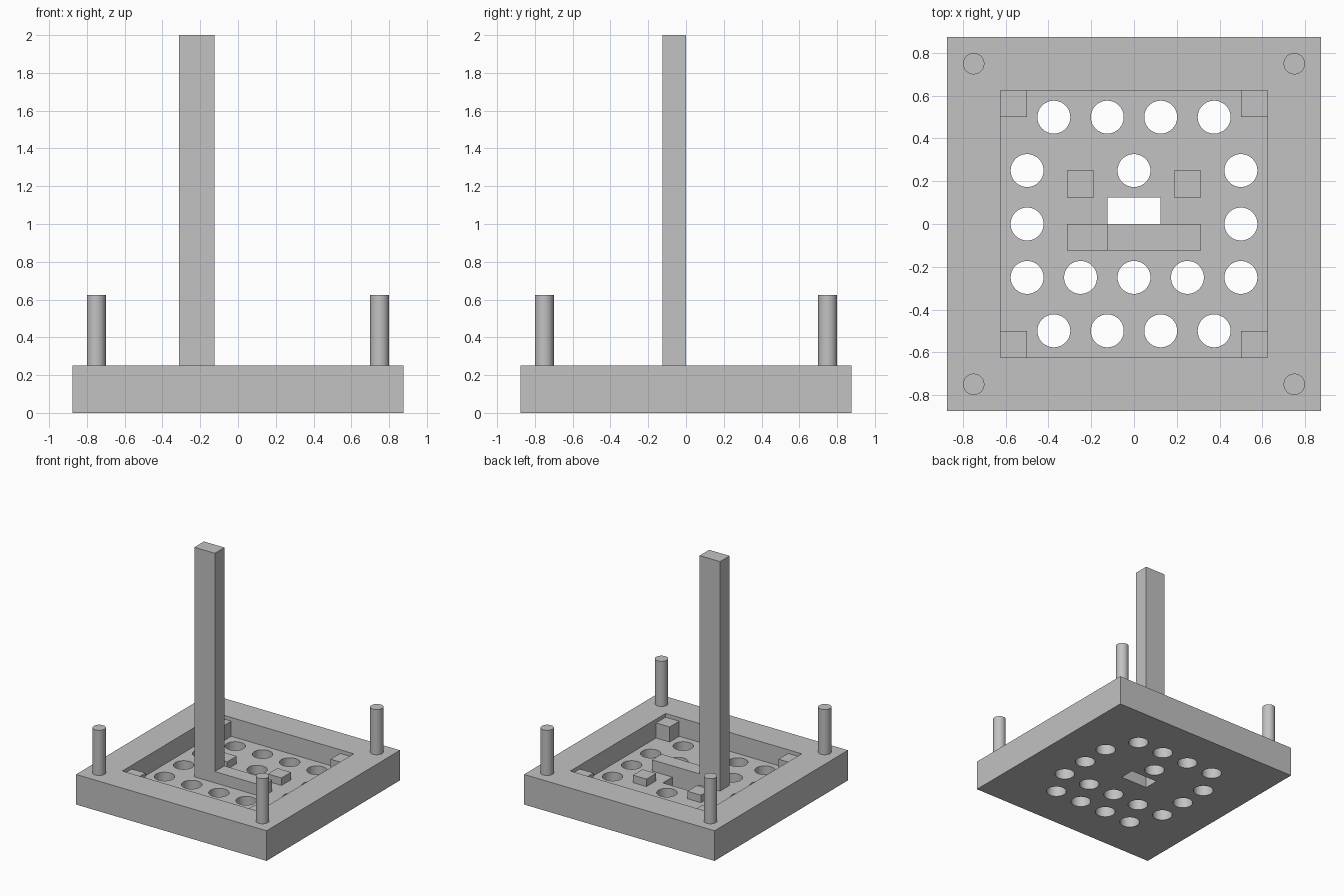
import bpy, bmesh
from math import radians
from mathutils import Matrix, Vector

cube = bpy.data.objects.get("Cube")
if cube:
    bpy.data.objects.remove(cube, do_unlink=True)

grey = bpy.data.materials.new("plain grey")
grey.use_nodes = True
colour = (0.54, 0.54, 0.54, 1)
grey.diffuse_color = colour
grey.node_tree.nodes["Principled BSDF"].inputs["Base Color"].default_value = colour


def add_box(bm, low, high):
    low, high = Vector(low), Vector(high)
    matrix = Matrix.Translation((low + high) / 2) @ Matrix.Diagonal((*(high - low), 1))
    bmesh.ops.create_cube(bm, size=1, matrix=matrix)


def add_cylinder(bm, x, y, radius, bottom, top):
    bmesh.ops.create_cone(bm, cap_ends=True, segments=48, radius1=radius, radius2=radius,
                          depth=top - bottom,
                          matrix=Matrix.Translation((x, y, (bottom + top) / 2)))


def finish(bm, name):
    mesh = bpy.data.meshes.new(name)
    bm.to_mesh(mesh)
    bm.free()
    mesh.materials.append(grey)
    obj = bpy.data.objects.new(name, mesh)
    bpy.context.collection.objects.link(obj)
    return obj


def box(name, low, high):
    bm = bmesh.new()
    add_box(bm, low, high)
    return finish(bm, name)


def smooth(obj):
    bpy.ops.object.select_all(action="DESELECT")
    obj.select_set(True)
    bpy.context.view_layer.objects.active = obj
    bpy.ops.object.shade_smooth_by_angle(angle=radians(30))


FLOOR = 0.094
RIM = 0.25
INNER = 0.625

# Square tray with a sunken floor
tray = box("tray", (-0.875, -0.875, 0), (0.875, 0.875, RIM))
recess = box("recess_cutter", (-INNER, -INNER, FLOOR), (INNER, INNER, 0.5))

# Rows of round holes and one rectangular slot through the floor
rows = {0.5: (-0.375, -0.125, 0.125, 0.375),
        0.25: (-0.5, 0, 0.5),
        0: (-0.5, 0.5),
        -0.25: (-0.5, -0.25, 0, 0.25, 0.5),
        -0.5: (-0.375, -0.125, 0.125, 0.375)}
bm = bmesh.new()
for y, xs in rows.items():
    for x in xs:
        add_cylinder(bm, x, y, 0.077, -0.1, 0.2)
add_box(bm, (-0.125, 0, -0.1), (0.125, 0.125, 0.2))
holes = finish(bm, "hole_cutter")

for cutter in (recess, holes):
    cut = tray.modifiers.new("cut", "BOOLEAN")
    cut.operation = "DIFFERENCE"
    cut.solver = "EXACT"
    cut.object = cutter
    bpy.ops.object.select_all(action="DESELECT")
    bpy.context.view_layer.objects.active = tray
    tray.select_set(True)
    bpy.ops.object.modifier_apply(modifier=cut.name)
    bpy.data.objects.remove(cutter, do_unlink=True)
smooth(tray)

# Corner pegs on the rim and blocks inside the recess corners
for side, sx in (("right", -1), ("left", 1)):
    for end, sy in (("front", -1), ("back", 1)):
        bm = bmesh.new()
        add_cylinder(bm, sx * 0.75, sy * 0.75, 0.05, RIM, 0.625)
        smooth(finish(bm, f"{end}_{side}_peg"))
        xs = sorted((sx * 0.5, sx * INNER))
        ys = sorted((sy * 0.5, sy * INNER))
        box(f"{end}_{side}_corner_block", (xs[0], ys[0], FLOOR), (xs[1], ys[1], 0.219))
    # Small block beside the slot
    xs = sorted((sx * 0.1875, sx * 0.3125))
    box(f"{side}_small_block", (xs[0], 0.125, FLOOR), (xs[1], 0.25, 0.156))

# Tall column and the low bar running from its foot
box("column", (-0.3125, -0.125, FLOOR), (-0.125, 0, 2))
box("low_bar", (-0.125, -0.125, FLOOR), (0.3125, 0, 0.1875))
